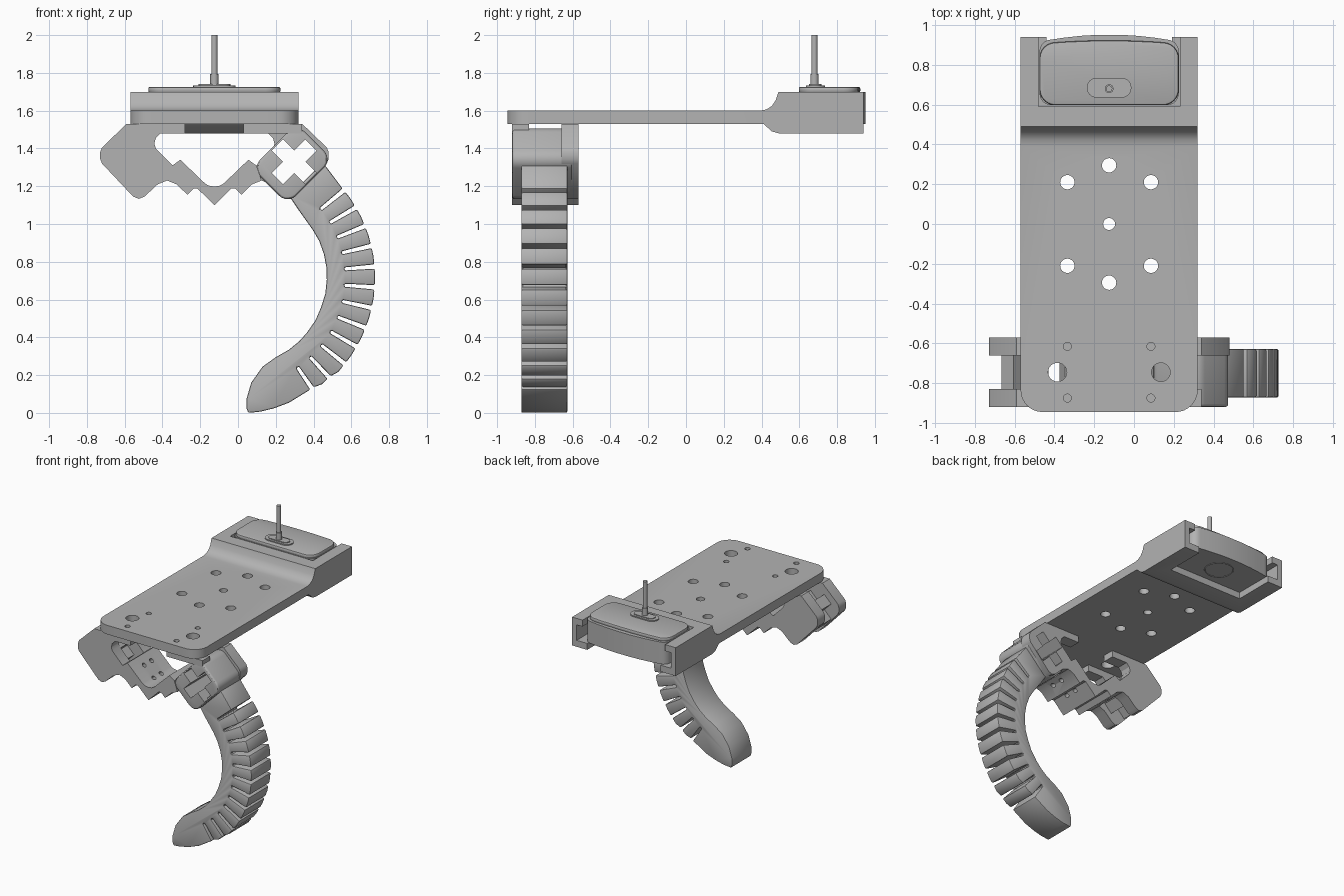
import bpy, bmesh
from math import radians, sin, cos, pi
from mathutils import Vector, Matrix

cube = bpy.data.objects.get("Cube")
if cube:
    bpy.data.objects.remove(cube)

grey = bpy.data.materials.new("light grey plastic")
grey.use_nodes = True
tone = (0.45, 0.45, 0.45, 1)
grey.diffuse_color = tone
grey.node_tree.nodes["Principled BSDF"].inputs["Base Color"].default_value = tone
CX = -0.125  # centre line of the plate and bracket


def finish(name, bm):
    bmesh.ops.recalc_face_normals(bm, faces=bm.faces)
    mesh = bpy.data.meshes.new(name)
    bm.to_mesh(mesh)
    bm.free()
    ob = bpy.data.objects.new(name, mesh)
    bpy.context.collection.objects.link(ob)
    mesh.materials.append(grey)
    return ob


def add_prism(bm, pts, axis, lo, hi):
    """Extrude a 2D outline along the given axis."""
    place = {"x": lambda a, b, t: (t, a, b), "y": lambda a, b, t: (a, t, b),
             "z": lambda a, b, t: (a, b, t)}[axis]
    low = [bm.verts.new(place(a, b, lo)) for a, b in pts]
    high = [bm.verts.new(place(a, b, hi)) for a, b in pts]
    bm.faces.new(low)
    bm.faces.new(high)
    for i in range(len(pts)):
        j = (i + 1) % len(pts)
        bm.faces.new((low[i], low[j], high[j], high[i]))


def prism(name, pts, axis, lo, hi):
    bm = bmesh.new()
    add_prism(bm, pts, axis, lo, hi)
    return finish(name, bm)


def add_box(bm, x0, x1, y0, y1, z0, z1):
    add_prism(bm, [(x0, y0), (x1, y0), (x1, y1), (x0, y1)], "z", z0, z1)


def add_rod(bm, centre, r, length, direction=(0, 0, 1), sides=24):
    turn = Vector(direction).to_track_quat("Z", "Y").to_matrix().to_4x4()
    bmesh.ops.create_cone(bm, cap_ends=True, segments=sides, radius1=r, radius2=r,
                          depth=length, matrix=Matrix.Translation(centre) @ turn)


def rounded(cx, cy, hx, hy, r, bulge=0, n=6):
    """Rounded rectangle, with an optional bowed far edge."""
    pts = []
    for k, (sx, sy) in enumerate([(1, 1), (-1, 1), (-1, -1), (1, -1)]):
        for i in range(n + 1):
            a = (k + i / n) * pi / 2
            pts.append((cx + sx * (hx - r) + r * cos(a), cy + sy * (hy - r) + r * sin(a)))
        if k == 0 and bulge:
            pts += [(cx - (hx - r) * t, cy + hy + bulge * (1 - t * t))
                    for t in (-.8, -.5, -.2, .2, .5, .8)]
    return pts


def diagonal(pts):
    return [((u - v) / 2 ** .5, (u + v) / 2 ** .5) for u, v in pts]


def modify(ob, kind, **settings):
    mod = ob.modifiers.new(kind.title(), kind)
    for key, value in settings.items():
        setattr(mod, key, value)
    bpy.ops.object.select_all(action="DESELECT")
    bpy.context.view_layer.objects.active = ob
    ob.select_set(True)
    bpy.ops.object.modifier_apply(modifier=mod.name)


def cut(ob, cutter, remove=True):
    modify(ob, "BOOLEAN", operation="DIFFERENCE", solver="EXACT", object=cutter)
    if remove:
        bpy.data.objects.remove(cutter)


def soften(ob, width, segments=2):
    modify(ob, "BEVEL", width=width, segments=segments, limit_method="ANGLE",
           angle_limit=radians(50))


# Base plate with the raised rear cradle
side = [(-.945, 1.53), (-.945, 1.60), (.39, 1.60), (.425, 1.606), (.455, 1.625), (.475, 1.655),
        (.49, 1.70), (.94, 1.70), (.94, 1.48), (.49, 1.48), (.455, 1.49), (.41, 1.53)]
bm = bmesh.new()
add_prism(bm, side, "x", -.57, .32)
corners = [e for e in bm.edges if all(v.co.y < -.9 for v in e.verts)
           and abs(e.verts[0].co.z - e.verts[1].co.z) > .01]
bmesh.ops.bevel(bm, geom=corners, offset=.11, segments=8, profile=.5, affect="EDGES")
plate = finish("base_plate", bm)

# Plate holes
bm = bmesh.new()
holes = [(0, 0, .03)]
for s in (-1, 1):
    holes += [(0, s * .295, .036), (s * .26, -.745, .047)]
    holes += [(s * .21, y, r) for y, r in ((.21, .036), (-.21, .036), (-.615, .02), (-.875, .02))]
for dx, y, r in holes:
    add_rod(bm, (CX + dx, y, 1.57), r, .3)
cut(plate, finish("hole_cutter", bm))

# Cradle pocket, side grooves and lower opening
for box in ((-.48, .23, .59, 1.1, 1.60, 1.8), (-.53, .28, .59, 1.1, 1.53, 1.65),
            (-.44, .19, .63, 1.1, 1.4, 1.60)):
    bm = bmesh.new()
    add_box(bm, *box)
    cut(plate, finish("pocket_cutter", bm))

# Sensor body, lid, cable boot and cable
body = prism("sensor_body", rounded(CX, .762, .35, .165, .06, .025), "z", 1.53, 1.70)
lid = prism("sensor_lid", rounded(CX, .755, .35, .158, .08, .01), "z", 1.695, 1.726)
soften(lid, .01)
boot = prism("cable_boot", rounded(CX, .685, .112, .05, .049), "z", 1.72, 1.734)
boot_top = prism("cable_boot_top", rounded(CX, .685, .085, .033, .032), "z", 1.73, 1.74)
bm = bmesh.new()
add_rod(bm, (CX, .68, 1.76), .022, .07)
add_rod(bm, (CX, .68, 1.87), .016, .26)
cable = finish("cable", bm)
bpy.ops.mesh.primitive_torus_add(location=(CX, .78, 1.53), major_radius=.1, minor_radius=.004,
                                 major_segments=40, minor_segments=6)
ring = bpy.context.object
ring.name = "sensor_ring"
ring.data.materials.append(grey)

# Bracket outline, as halves mirrored about the centre line
wing = [(-.155, 1.53), (-.465, 1.53), (-.595, 1.405), (-.605, 1.38), (-.605, 1.345), (-.595, 1.32),
        (-.43, 1.145), (-.40, 1.133), (-.37, 1.145), (-.30, 1.21)]
lower = [(-.25, 1.23), (-.20, 1.21), (-.143, 1.155), (-.11, 1.188), (-.09, 1.188), (0, 1.10)]
upper = [(0, 1.198), (-.03, 1.203), (-.05, 1.215), (-.18, 1.34), (-.222, 1.31)]
tab = [(-.31, 1.40), (-.318, 1.425), (-.31, 1.455), (-.285, 1.48), (-.155, 1.48)]


def mirrored(outer, inner, right_outer, right_inner):
    flip = [(-a, b) for a, b in reversed(right_outer)][1:]
    flip_in = [(-a, b) for a, b in reversed(right_inner)]
    pts = outer + flip + flip_in + inner[1:]
    return [(CX + a, b) for a, b in pts]


full_out, full_in = wing + lower, upper + tab
flange = prism("bracket_rear_flange", mirrored(full_out, full_in, full_out, full_in),
               "y", -.66, -.57)
front = prism("bracket_front_flange", mirrored(full_out, full_in, lower, upper),
              "y", -.92, -.83)
middle = prism("bracket_middle", mirrored(lower, upper, lower, upper), "y", -.83, -.66)
bm = bmesh.new()
add_box(bm, CX + .155, CX + .465, -.92, -.83, 1.48, 1.53)
front_tab = finish("bracket_front_tab", bm)

# Screw holes through both sloping arms
bm = bmesh.new()
for s in (-1, 1):
    for t in (-.04, .04):
        for y in (-.79, -.70):
            add_rod(bm, (CX + s * (.10 + t), y, 1.235 + t), .017, .3, (-s, 0, 1), 16)
cut(middle, finish("screw_cutter", bm))


# Cross-shaped key on one wing, matching socket in the other
def cross(u, v, long, w):
    quarter = [(long, -w), (long, w), (w, w)]
    pts = []
    for k in range(4):
        c, s = round(cos(k * pi / 2)), round(sin(k * pi / 2))
        pts += [(u + a * c - b * s, v + a * s + b * c) for a, b in quarter]
    return diagonal(pts)


socket = cross(1.15, .73, .125, .042)
key = prism("cross_key", [(2 * CX - x, z) for x, z in socket], "y", -.84, -.65)
mount = prism("finger_mount", diagonal(rounded(1.135, .73, .168, .135, .065)), "y", -.92, -.60)
soften(mount, .016, 3)
cutter = prism("socket_cutter", socket, "y", -1.1, -.4)
cut(mount, cutter, False)
cut(flange, cutter)

# Curved finger with radial slots along its outer side
HUB = Vector((-.01, .716))


def polar(r, deg):
    return (HUB.x + r * cos(radians(deg)), HUB.y + r * sin(radians(deg)))


outline = [(.45, 1.325)]
for i in range(12):
    a = 39 - 8.6 * i
    r = .735 if i < 10 else .735 - .012 * (i - 9)
    outline += [polar(r, a + .9), polar(.58, a + .8), polar(.572, a), polar(.58, a - .8),
                polar(r, a - .9)]
    if i < 11:
        outline.append(polar(r + .001, a - 4.3))
outline += [(.27, .06), (.19, .03), (.12, .013), (.055, .006), (.045, .03), (.045, .08),
            (.07, .16), (.13, .245), (.20, .295), (.27, .335), (.325, .38), (.365, .425),
            (.41, .49), (.44, .56), (.462, .63), (.47, .705), (.468, .77), (.455, .84),
            (.43, .91), (.395, .97), (.32, 1.075), (.27, 1.15)]
base = min(z for x, z in outline)
outline = [(x, z - base) if z < .1 else (x, z) for x, z in outline]
finger = prism("finger", outline, "y", -.872, -.628)
soften(finger, .008)

# Smooth shading with crisp edges
for ob in (plate, body, lid, boot, boot_top, cable, ring, flange, front, middle, mount, finger):
    bpy.ops.object.select_all(action="DESELECT")
    bpy.context.view_layer.objects.active = ob
    ob.select_set(True)
    bpy.ops.object.shade_smooth_by_angle(angle=radians(30))
